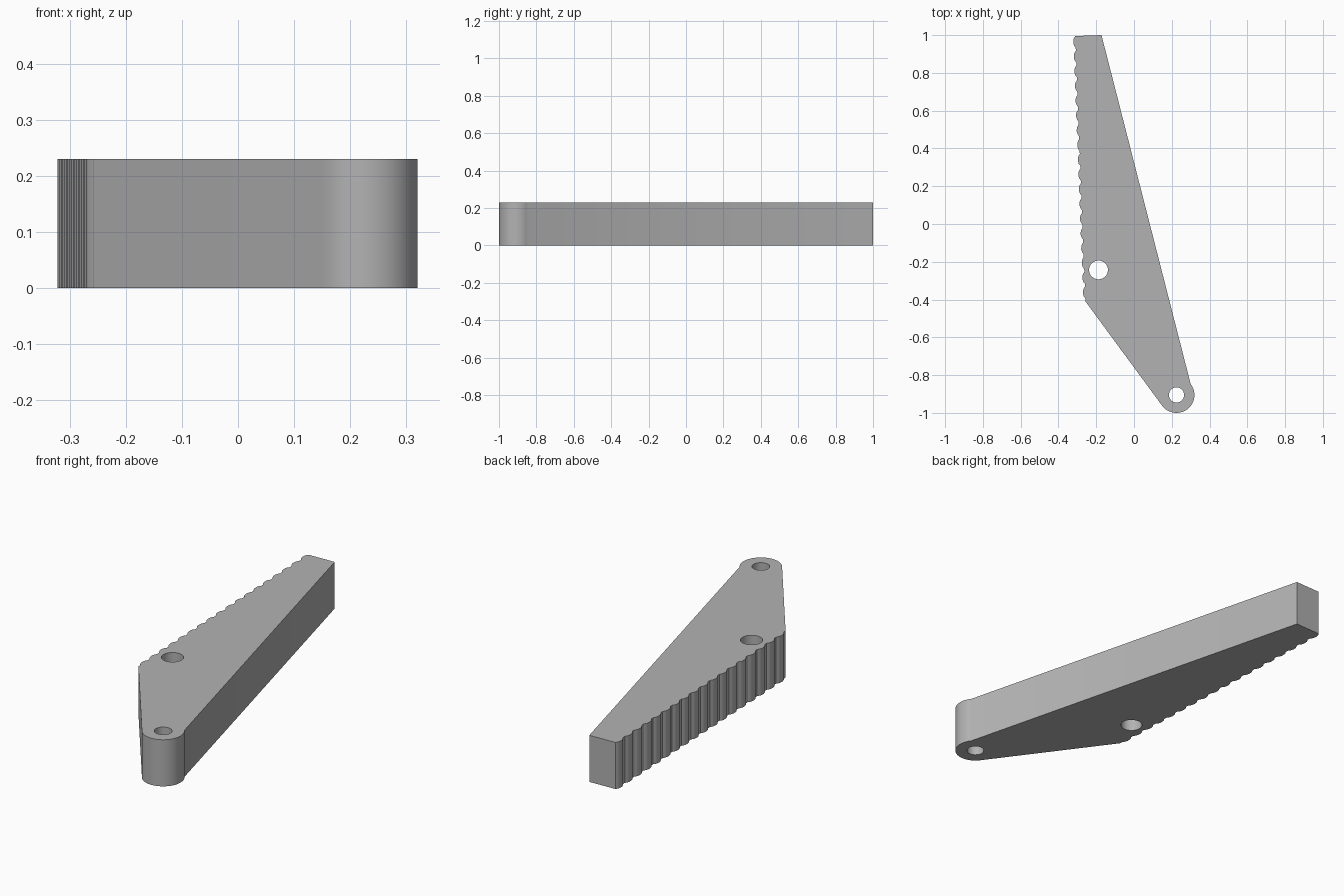
import bpy
import bmesh
from math import sin, cos, pi, radians
from mathutils import Vector

cube = bpy.data.objects.get("Cube")
if cube:
    bpy.data.objects.remove(cube, do_unlink=True)

HEIGHT = 0.23
TEETH = 18
TOOTH_DEPTH = 0.012
PIVOT = Vector((0.225, -0.905))
SIDE_HOLE = Vector((-0.188, -0.243))


def arc(center, radius, start, end, steps):
    """Points along an arc, angles in degrees."""
    angles = [radians(start + (end - start) * i / steps) for i in range(steps + 1)]
    return [center + radius * Vector((cos(a), sin(a))) for a in angles]


def toothed_edge(start, end):
    """Row of shallow rounded teeth bulging to the left of the body."""
    step = (end - start) / TEETH
    outward = Vector((step.y, -step.x)).normalized()
    points = []
    for i in range(TEETH):
        for t in (0, 0.12, 0.25, 0.45, 0.65, 0.8):
            bump = sin(pi * t / 0.8) ** 0.7 if 0 < t < 0.8 else 0
            points.append(start + step * (i + t) + outward * TOOTH_DEPTH * bump)
    return points + [end]


# Outline: toothed edge, rounded pivot end, long straight edge, blunt tip
outline = toothed_edge(Vector((-0.311, 0.995)), Vector((-0.257, -0.41)))
outline += arc(PIVOT, 0.095, 216, 398, 36)
outline.append(Vector((-0.172, 1.0)))
loops = [outline,
         arc(PIVOT, 0.04, 0, 351, 39),
         arc(SIDE_HOLE, 0.05, 0, 351, 39)]

# Filled, extruded profile with two through holes
curve = bpy.data.curves.new("arm_profile", 'CURVE')
curve.dimensions = '2D'
curve.fill_mode = 'BOTH'
curve.extrude = HEIGHT / 2
for loop in loops:
    spline = curve.splines.new('POLY')
    spline.points.add(len(loop) - 1)
    for point, co in zip(spline.points, loop):
        point.co = (co.x, co.y, 0, 1)
    spline.use_cyclic_u = True
profile = bpy.data.objects.new("arm_profile", curve)
bpy.context.collection.objects.link(profile)
bpy.context.view_layer.update()

# Turn the profile into one clean solid standing on the ground
evaluated = profile.evaluated_get(bpy.context.evaluated_depsgraph_get())
mesh = bpy.data.meshes.new_from_object(evaluated)
bpy.data.objects.remove(profile, do_unlink=True)
bm = bmesh.new()
bm.from_mesh(mesh)
bmesh.ops.remove_doubles(bm, verts=bm.verts, dist=0.0001)
bmesh.ops.translate(bm, verts=bm.verts, vec=(0, 0, HEIGHT / 2))
bmesh.ops.recalc_face_normals(bm, faces=bm.faces)
bm.to_mesh(mesh)
bm.free()
mesh.name = "toothed_arm"
arm = bpy.data.objects.new("toothed_arm", mesh)
bpy.context.collection.objects.link(arm)

# Plain grey
grey = bpy.data.materials.new("grey")
grey.use_nodes = True
color = (0.45, 0.45, 0.45, 1)
grey.diffuse_color = color
grey.node_tree.nodes["Principled BSDF"].inputs["Base Color"].default_value = color
mesh.materials.clear()
mesh.materials.append(grey)

bpy.ops.object.select_all(action='DESELECT')
arm.select_set(True)
bpy.context.view_layer.objects.active = arm
bpy.ops.object.shade_smooth_by_angle(angle=radians(25))
